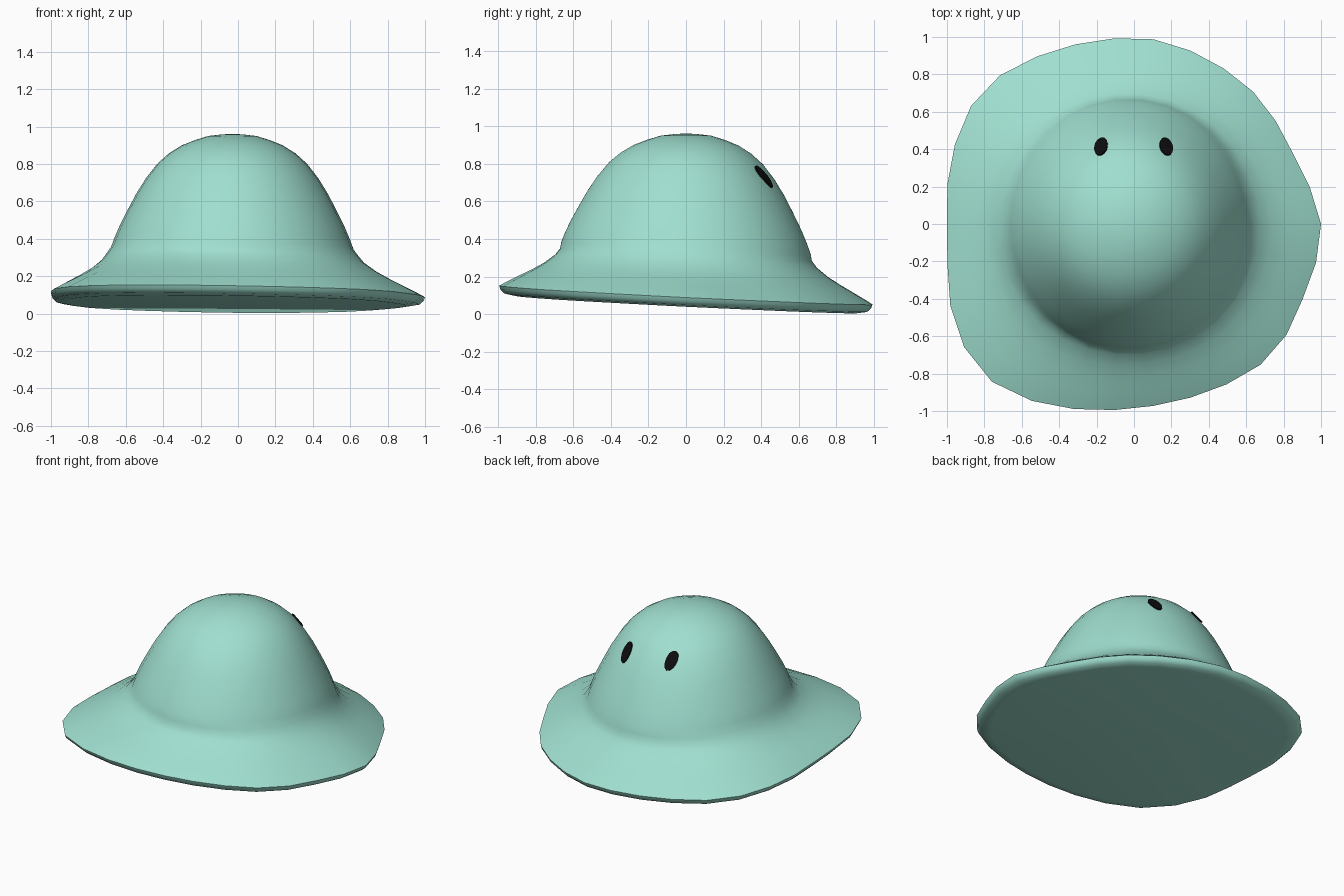
import bpy, bmesh, math
from mathutils import Vector
from mathutils.bvhtree import BVHTree

cube = bpy.data.objects.get("Cube")
if cube:
    bpy.data.objects.remove(cube, do_unlink=True)


def make_material(name, color, roughness=0.6):
    mat = bpy.data.materials.new(name)
    mat.use_nodes = True
    mat.diffuse_color = color
    shader = mat.node_tree.nodes["Principled BSDF"]
    shader.inputs["Base Color"].default_value = color
    shader.inputs["Roughness"].default_value = roughness
    return mat


def make_object(name, bm, mat):
    bmesh.ops.recalc_face_normals(bm, faces=bm.faces)
    mesh = bpy.data.meshes.new(name)
    bm.to_mesh(mesh)
    mesh.materials.append(mat)
    obj = bpy.data.objects.new(name, mesh)
    bpy.context.collection.objects.link(obj)
    return obj


mint = make_material("mint green", (0.35, 0.74, 0.63, 1))
black = make_material("eye black", (0.004, 0.004, 0.004, 1))

# Wobbly brim outline: radius at even angles, counter-clockwise from +x
BRIM = [1.0, .96, .93, .937, .952, .96, .975, .993, .998, 1.01,
        1.035, 1.07, 1.076, 1.048, 1.02, 1.0, 1.02, 1.075, 1.122, 1.135,
        1.092, 1.04, 1.0, .978, .976, .99, 1.012, 1.008, .987, .995]
# Dome profile from top to crease: radius, height
DOME = [(.06, .958), (.13, .95), (.2, .928), (.27, .9), (.34, .856), (.4, .802),
        (.46, .725), (.51, .645), (.555, .56), (.6, .47), (.63, .4), (.648, .35)]
# Brim profile from crease to underside: spread towards the outline, height
SKIRT = [(.04, .315), (.12, .28), (.3, .233), (.5, .193), (.7, .157), (.9, .12),
         (1.0, .1), (.98, .08), (.92, .06), (.75, .05)]
CREASE = .66
CENTRE = -.03
COUNT = len(BRIM)


def tilt(x, y, weight=1.0):
    # The whole brim leans down towards the back
    return weight * (-.05 * y - .012 * x)


# Body: rings swept from the crown to the underside
bm = bmesh.new()
rings = []
for radius, height in DOME:
    weight = min(1, (.96 - height) / .6)
    ring = []
    for i in range(COUNT):
        a = math.tau * i / COUNT
        x = CENTRE + radius * math.cos(a)
        y = radius * 1.03 * math.sin(a)
        ring.append(bm.verts.new((x, y, height + tilt(x, y, weight))))
    rings.append(ring)
for spread, height in SKIRT:
    ring = []
    for i, outer in enumerate(BRIM):
        a = math.tau * i / COUNT
        radius = CREASE + (outer - CREASE) * spread
        x = CENTRE * (1 - spread) + radius * math.cos(a)
        y = radius * math.sin(a)
        ring.append(bm.verts.new((x, y, height + tilt(x, y))))
    rings.append(ring)

for upper, lower in zip(rings, rings[1:]):
    for i in range(COUNT):
        j = (i + 1) % COUNT
        bm.faces.new((upper[i], lower[i], lower[j], upper[j]))
crown = bm.verts.new((CENTRE, 0, .962))
base = bm.verts.new((0, 0, .05))
for i in range(COUNT):
    j = (i + 1) % COUNT
    bm.faces.new((crown, rings[0][i], rings[0][j]))
    bm.faces.new((base, rings[-1][j], rings[-1][i]))
body = make_object("body", bm, mint)
surface = BVHTree.FromBMesh(bm)
bm.free()


# Eyes: thin oval plates laid on the dome
def make_eye(name, cx, cy, lean):
    bm = bmesh.new()

    def drop(x, y):
        hit, normal, _, _ = surface.ray_cast(Vector((x, y, 2)), Vector((0, 0, -1)))
        return bm.verts.new(hit + normal * .006)

    middle = drop(cx, cy)
    edge = []
    for i in range(16):
        a = math.tau * i / 16
        u, v = .034 * math.cos(a), .046 * math.sin(a)
        edge.append(drop(cx + u + lean * v, cy + v))
    for i in range(16):
        bm.faces.new((middle, edge[i], edge[(i + 1) % 16]))
    eye = make_object(name, bm, black)
    bm.free()
    plate = eye.modifiers.new("plate", "SOLIDIFY")
    plate.thickness = .008
    plate.offset = 0


make_eye("left_eye", .17, .41, -.2)
make_eye("right_eye", -.175, .41, .2)

# Smooth shading
bpy.ops.object.select_all(action="DESELECT")
body.select_set(True)
bpy.context.view_layer.objects.active = body
bpy.ops.object.shade_smooth_by_angle(angle=math.radians(50))
